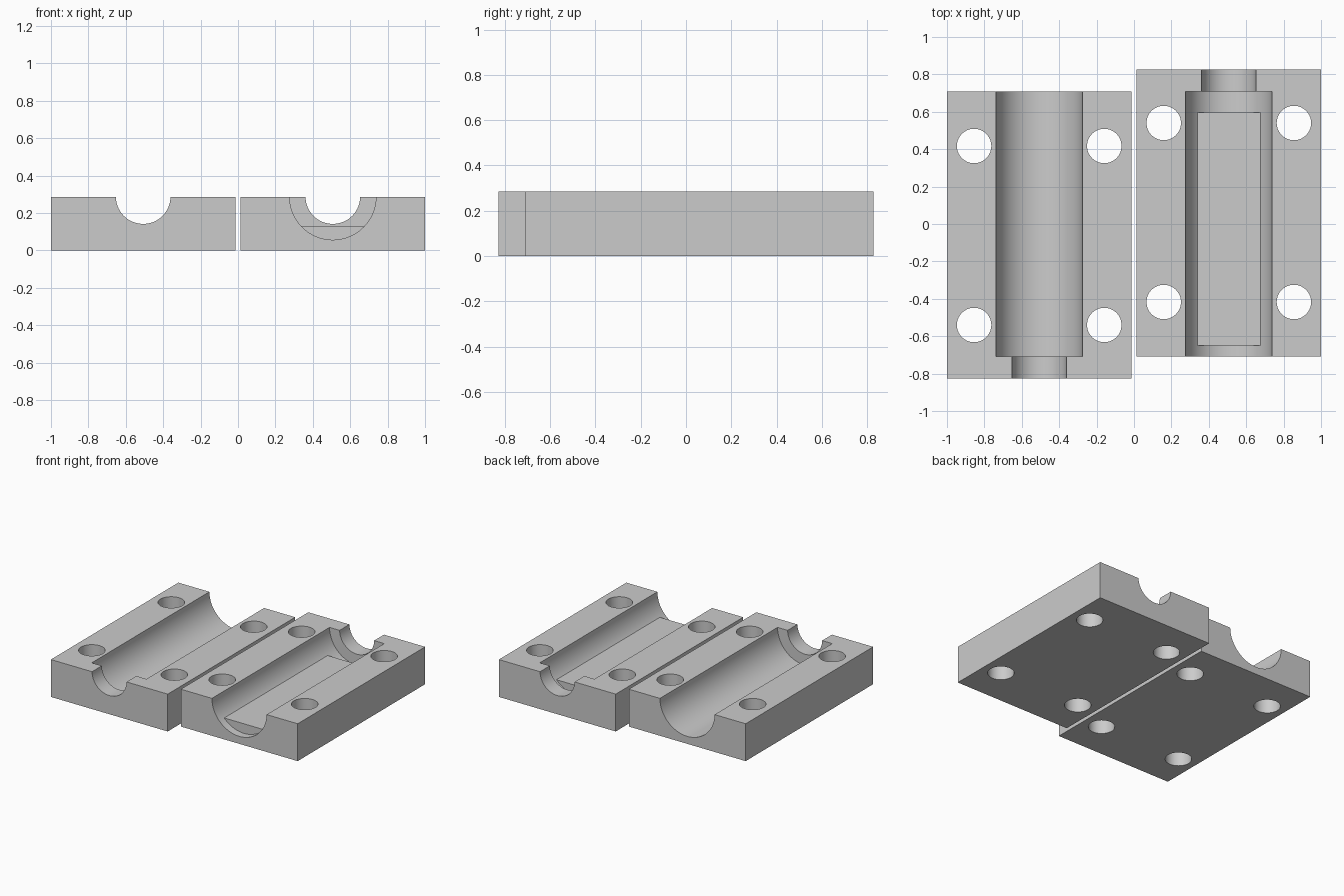
import bpy
import math

if "Cube" in bpy.data.objects:
    bpy.data.objects.remove(bpy.data.objects["Cube"])

HEIGHT = 0.285
CENTRE_X = 0.507      # groove axis, mirrored for the two halves
AXIS_Z = 0.288
LONG, SHORT = 0.827, 0.709   # block ends: neck end and open end

grey = bpy.data.materials.new("plain grey")
grey.diffuse_color = (0.6, 0.6, 0.6, 1)
grey.use_nodes = True
grey.node_tree.nodes["Principled BSDF"].inputs["Base Color"].default_value = grey.diffuse_color


def box(name, x0, x1, y0, y1, z0, z1):
    bpy.ops.mesh.primitive_cube_add(
        size=1, location=((x0 + x1) / 2, (y0 + y1) / 2, (z0 + z1) / 2))
    ob = bpy.context.object
    ob.name = name
    ob.scale = (x1 - x0, abs(y1 - y0), z1 - z0)
    bpy.ops.object.transform_apply(location=True, rotation=True, scale=True)
    return ob


def cylinder(name, radius, depth, location, along_y=False):
    bpy.ops.mesh.primitive_cylinder_add(
        vertices=96 if along_y else 64, radius=radius, depth=depth, location=location,
        rotation=(math.pi / 2 if along_y else 0, 0, 0))
    ob = bpy.context.object
    ob.name = name
    bpy.ops.object.transform_apply(location=True, rotation=True, scale=True)
    return ob


def cut(target, cutter):
    mod = target.modifiers.new("cut", "BOOLEAN")
    mod.operation = "DIFFERENCE"
    mod.solver = "EXACT"
    mod.object = cutter
    bpy.context.view_layer.objects.active = target
    bpy.ops.object.modifier_apply(modifier=mod.name)
    bpy.data.objects.remove(cutter, do_unlink=True)


def mould_half(name, side, flat_bed):
    """side = -1 or 1; the second half is the first turned 180 degrees."""
    cx = side * CENTRE_X
    half = box(name, cx - 0.493, cx + 0.493,
               min(side * LONG, -side * SHORT), max(side * LONG, -side * SHORT), 0, HEIGHT)
    # wide groove, open at one end and stopping at the shoulder
    groove = cylinder("groove_cutter", 0.231, 2 * SHORT + 0.1,
                      (cx, -side * 0.05, AXIS_Z), True)
    if flat_bed:
        # raised flat bed left standing in the bottom of the groove
        cut(groove, box("bed", cx - 0.3, cx + 0.3, -0.65, 0.597, -0.1, 0.13))
    cut(half, groove)
    # narrow neck through the shoulder
    cut(half, cylinder("neck_cutter", 0.146, 0.4, (cx, side * 0.75, AXIS_Z), True))
    # four bolt holes
    for dx in (-0.348, 0.348):
        for y in (0.54, -0.417):
            cut(half, cylinder("hole_cutter", 0.092, 1, (cx + dx, side * y, 0.15)))
    half.data.materials.clear()
    half.data.materials.append(grey)
    bpy.ops.object.select_all(action="DESELECT")
    half.select_set(True)
    bpy.context.view_layer.objects.active = half
    bpy.ops.object.shade_smooth_by_angle(angle=math.radians(30))


mould_half("left_half", -1, False)
mould_half("right_half", 1, True)
